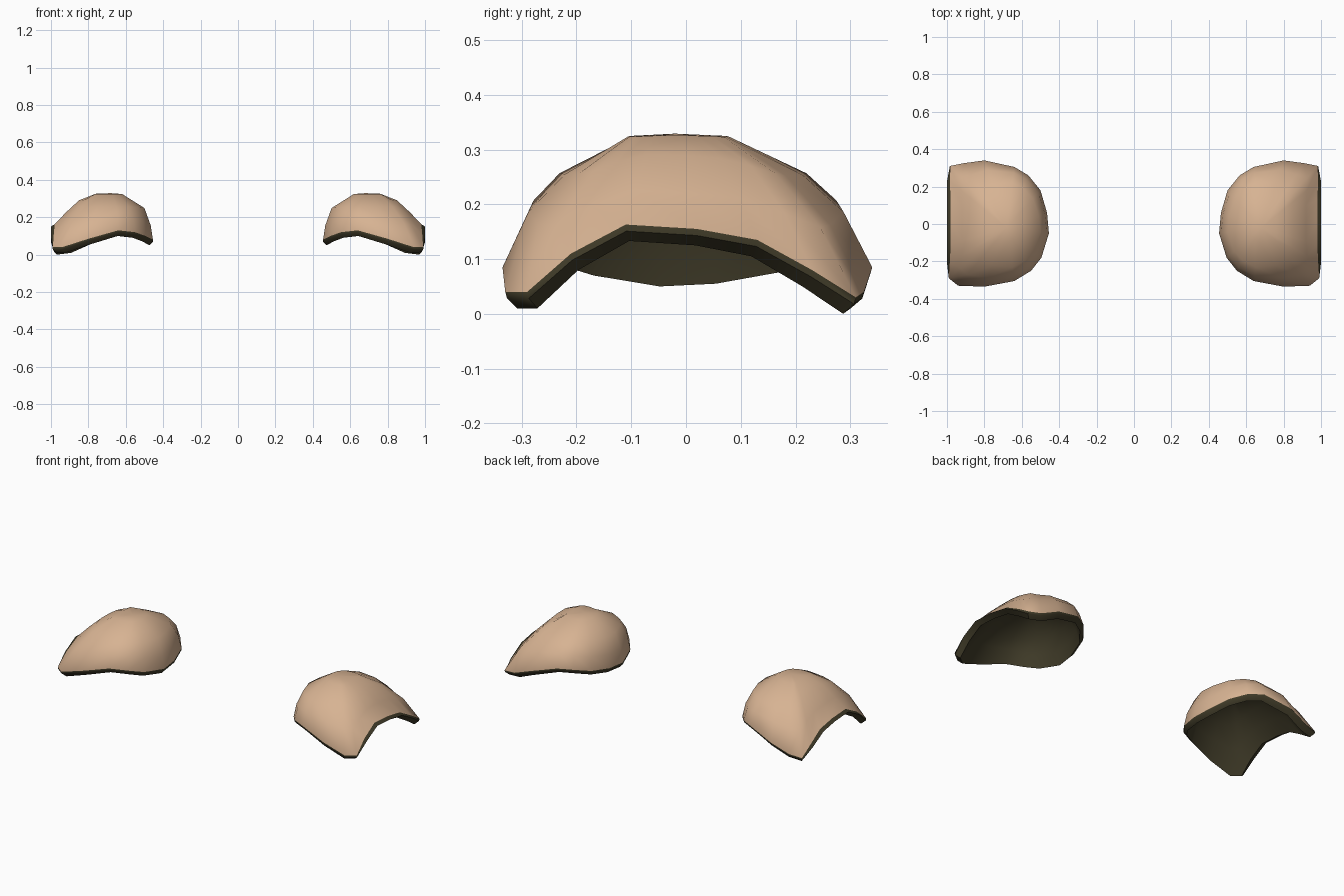
import bpy
import bmesh
from math import hypot, radians
from mathutils import Vector

cube = bpy.data.objects.get("Cube")
if cube:
    bpy.data.objects.remove(cube, do_unlink=True)


def make_material(name, rgb):
    mat = bpy.data.materials.new(name)
    mat.use_nodes = True
    mat.diffuse_color = (*rgb, 1)
    mat.node_tree.nodes["Principled BSDF"].inputs["Base Color"].default_value = (*rgb, 1)
    return mat


tan = make_material("tan_shell", (0.68, 0.45, 0.29))
dark = make_material("dark_olive_lining", (0.05, 0.043, 0.021))

# Lower edge of the outer shell: arched outer opening, corners, rounded inner end
RIM = [Vector(p) for p in (
    (.98, -.11, .163), (.98, .02, .155), (.98, .13, .135), (.985, .23, .08),
    (.985, .31, .03), (.91, .325, .04), (.8, .34, .085), (.64, .305, .13),
    (.565, .26, .125), (.5, .18, .105), (.465, .06, .085), (.455, -.05, .08),
    (.495, -.18, .1), (.55, -.25, .12), (.64, -.305, .13), (.8, -.335, .085),
    (.94, -.33, .04), (.99, -.29, .04), (.985, -.21, .11),
)]
CROWN = Vector((.68, -.02, .329))

# Side profile by direction (-1 inner end, 0 front and back, 1 opening):
# reach and height of the middle ring, then of the lower ring
PROFILES = [
    (-1, (.8, .68, .95, .3)),
    (0, (.73, .63, .9, .4)),
    (.7, (.55, .76, .8, .43)),
    (1, (.57, .77, .8, .37)),
]


def profile(c):
    """Reach and height of the three rings in one direction."""
    for (c0, a), (c1, b) in zip(PROFILES, PROFILES[1:]):
        if c <= c1:
            break
    f = (c - c0) / (c1 - c0)
    s2, h2, s3, h3 = (u + (v - u) * f for u, v in zip(a, b))
    return (.27, .98), (s2, h2), (s3, h3)


def edge_point(p):
    """Thin dark edge, flaring slightly outward along the opening."""
    x = 1 if p.x > .97 and abs(p.y) < .25 else p.x
    return Vector((x, p.y * .99, p.z - .012))


def lining_point(p):
    """Lower edge of the lining, tucked in under the shell."""
    d = p - CROWN
    tuck = Vector((CROWN.x + d.x * .92, CROWN.y + d.y * .93, p.z - .03))
    if p.x > .97:
        tuck.x = .968
    return tuck


def join_loops(bm, a, b, material):
    for i in range(len(a)):
        j = (i + 1) % len(a)
        bm.faces.new((a[i], b[i], b[j], a[j])).material_index = material


def dome(bm, rim, crown, material):
    """Rounded cap from the crown down to the rim; returns the rim vertices."""
    loops = [[], [], []]
    for p in rim:
        d = p - crown
        for loop, (s, h) in zip(loops, profile(d.x / hypot(d.x, d.y))):
            loop.append(bm.verts.new((crown.x + d.x * s, crown.y + d.y * s,
                                      p.z + (crown.z - p.z) * h)))
    loops.append([bm.verts.new(p) for p in rim])
    top = bm.verts.new(crown)
    first = loops[0]
    for i in range(len(first)):
        face = bm.faces.new((top, first[i], first[(i + 1) % len(first)]))
        face.material_index = material
    for a, b in zip(loops, loops[1:]):
        join_loops(bm, a, b, material)
    return loops[-1]


def shoulder_pad(name, side):
    bm = bmesh.new()
    # Tan shell, dark lining, and the dark edge between them
    outer = dome(bm, RIM, CROWN, 0)
    inner = dome(bm, [lining_point(p) for p in RIM], CROWN - Vector((0, 0, .03)), 1)
    edge = [bm.verts.new(edge_point(p)) for p in RIM]
    join_loops(bm, outer, edge, 1)
    join_loops(bm, edge, inner, 1)
    for v in bm.verts:
        v.co.x *= side
    bmesh.ops.recalc_face_normals(bm, faces=bm.faces)
    mesh = bpy.data.meshes.new(name)
    bm.to_mesh(mesh)
    bm.free()
    mesh.materials.append(tan)
    mesh.materials.append(dark)
    pad = bpy.data.objects.new(name, mesh)
    bpy.context.collection.objects.link(pad)
    bpy.ops.object.select_all(action='DESELECT')
    pad.select_set(True)
    bpy.context.view_layer.objects.active = pad
    bpy.ops.object.shade_smooth_by_angle(angle=radians(55))


shoulder_pad("left_shoulder_pad", 1)
shoulder_pad("right_shoulder_pad", -1)
